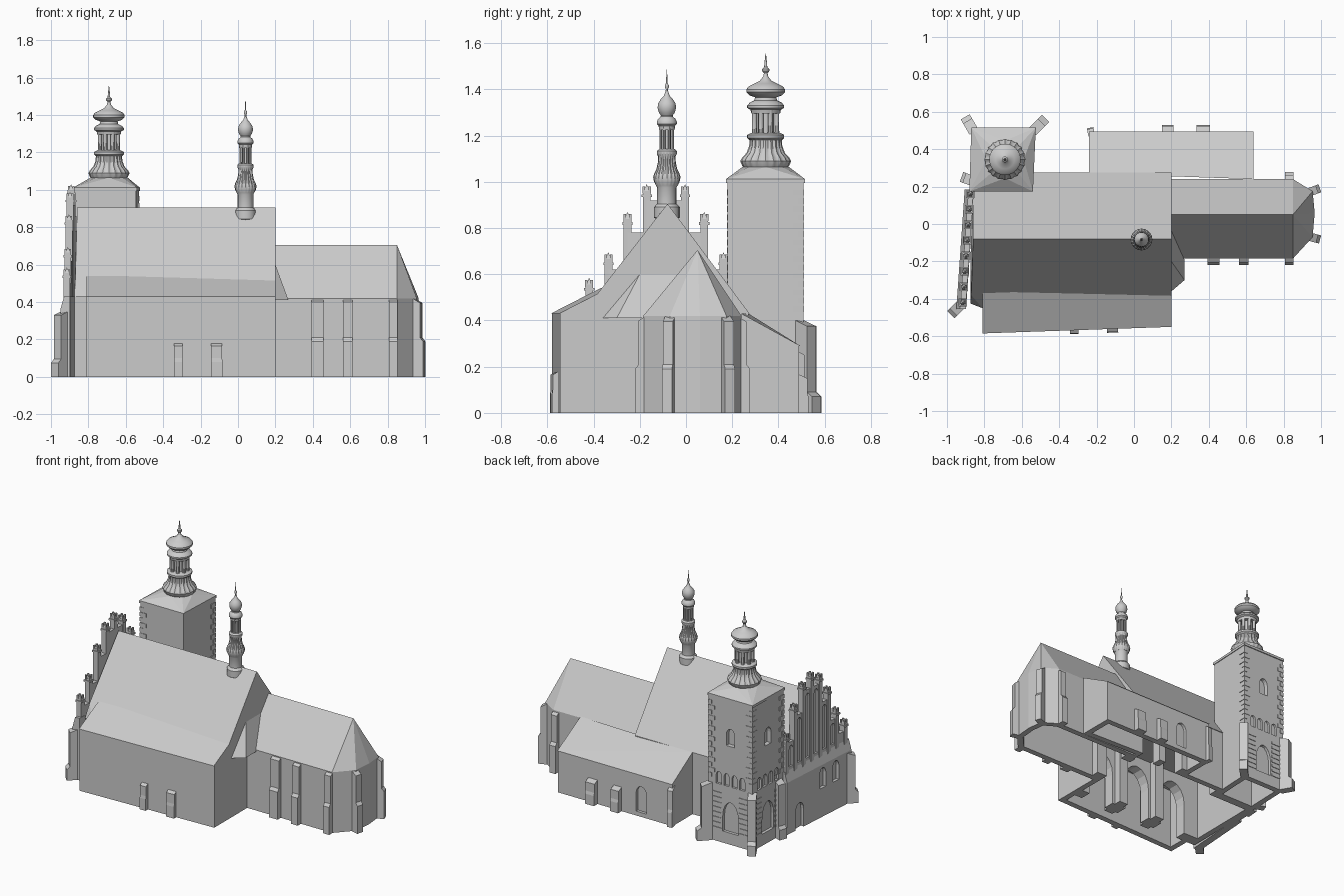
import bpy, bmesh, math
from mathutils import Vector as V

if "Cube" in bpy.data.objects:
    bpy.data.objects.remove(bpy.data.objects["Cube"])

stone = bpy.data.materials.new("pale_grey_stone")
stone.use_nodes = True
stone.diffuse_color = (0.6, 0.6, 0.6, 1)
stone.node_tree.nodes["Principled BSDF"].inputs["Base Color"].default_value = (0.6, 0.6, 0.6, 1)


def finish(name, bm, smooth=False):
    bmesh.ops.recalc_face_normals(bm, faces=bm.faces)
    me = bpy.data.meshes.new(name)
    bm.to_mesh(me)
    bm.free()
    me.materials.append(stone)
    ob = bpy.data.objects.new(name, me)
    bpy.context.collection.objects.link(ob)
    if smooth:
        bpy.ops.object.select_all(action="DESELECT")
        ob.select_set(True)
        bpy.context.view_layer.objects.active = ob
        bpy.ops.object.shade_smooth_by_angle(angle=math.radians(35))
    return ob


def hull(name, pts):
    bm = bmesh.new()
    for p in pts:
        bm.verts.new(p)
    bmesh.ops.convex_hull(bm, input=bm.verts)
    bmesh.ops.dissolve_limit(bm, angle_limit=0.02, verts=bm.verts, edges=bm.edges)
    return finish(name, bm)


def sweep(name, pts, vec):
    bm = bmesh.new()
    face = bm.faces.new([bm.verts.new(p) for p in pts])
    new = bmesh.ops.extrude_face_region(bm, geom=[face])["geom"]
    bmesh.ops.translate(bm, vec=vec, verts=[g for g in new if isinstance(g, bmesh.types.BMVert)])
    if len(bm.faces) == len(pts) + 1:
        bmesh.ops.holes_fill(bm, edges=bm.edges)
    return finish(name, bm)


def shell(name, plan, height, t=0.04):
    """Hollow ring of walls over a counter-clockwise plan."""
    plan = [V(p) for p in plan]
    n, inner = len(plan), []
    for i, p in enumerate(plan):
        a, b = (p - plan[i - 1]).normalized(), (plan[(i + 1) % n] - p).normalized()
        n1, n2 = V((-a.y, a.x)), V((-b.y, b.x))
        inner.append(p + t * (n1 + n2) / (1 + n1.dot(n2)))
    bm = bmesh.new()
    rings = [[bm.verts.new((p.x, p.y, z)) for p in loop]
             for loop, z in ((plan, 0), (plan, height), (inner, height), (inner, 0))]
    for k in range(4):
        for i in range(n):
            j, r, s = (i + 1) % n, rings[k], rings[(k + 1) % 4]
            bm.faces.new((r[i], r[j], s[j], s[i]))
    return finish(name, bm)


def lathe(name, centre, profile, seg=80, flutes=20):
    bm = bmesh.new()
    rings = []
    for r, z, f in profile:
        ring = []
        for i in range(seg):
            a = 2 * math.pi * i / seg
            q = r * (1 + f * math.cos(flutes * a))
            ring.append(bm.verts.new((centre[0] + q * math.cos(a), centre[1] + q * math.sin(a), z)))
        rings.append(ring)
    for r, s in zip(rings, rings[1:]):
        for i in range(seg):
            j = (i + 1) % seg
            bm.faces.new((r[i], r[j], s[j], s[i]))
    bm.faces.new(rings[0])
    bm.faces.new(rings[-1])
    return finish(name, bm, True)


def frame(at, angle):
    """Outward and sideways directions at a wall point."""
    a = math.radians(angle)
    return V((*at, 0)), V((math.cos(a), math.sin(a), 0)), V((-math.sin(a), math.cos(a), 0))


def arch(at, angle, w, z0, z1, depth=0.02, out=0.03, rise=0.7):
    o, n, u = frame(at, angle)
    o = o - n * depth
    pts = [o - u * w / 2 + V((0, 0, z0)), o + u * w / 2 + V((0, 0, z0))]
    for i in range(9):
        a = math.pi * i / 8
        pts.append(o + u * w / 2 * math.cos(a) + V((0, 0, z1 - w * rise * (1 - math.sin(a)))))
    return sweep("arch_cutter", pts, n * (depth + out))


def cut(objs, cutters):
    for ob in objs:
        bpy.context.view_layer.objects.active = ob
        for c in cutters:
            m = ob.modifiers.new("cut", "BOOLEAN")
            m.operation, m.solver, m.object = "DIFFERENCE", "EXACT", c
            bpy.ops.object.modifier_apply(modifier=m.name)
    for c in cutters:
        bpy.data.objects.remove(c)


def buttress(name, at, angle, w, d1, z1, d2, z2):
    o, n, u = frame(at, angle)
    prof = [(-0.02, 0), (d1, 0), (d1, z1), (d2, z1 + 0.02), (d2, z2), (-0.02, z2 + 0.025)]
    return sweep(name, [o + n * d - u * w / 2 + V((0, 0, z)) for d, z in prof], u * w)


def box(name, c, size, angle=0):
    o, n, u = frame(c[:2], angle)
    x, y, z = (s / 2 for s in size)
    z0 = V((0, 0, c[2] - z))
    return sweep(name, [o + n * i * x + u * j * y + z0 for i, j in ((-1, -1), (1, -1), (1, 1), (-1, 1))],
                 V((0, 0, size[2])))


# Walls
TOWER = [(-0.545, 0.18), (-0.53, 0.508), (-0.865, 0.508), (-0.875, 0.18)]
APSE = [(0.85, -0.185), (0.955, -0.07), (0.966, 0.06), (0.955, 0.175), (0.85, 0.24)]
CHANCEL = [(0.2, -0.185)] + APSE + [(0.2, 0.24)]
nave = shell("nave_walls", [(-0.875, -0.42), (-0.81, -0.42), (-0.81, -0.38), (0.2, -0.38), (0.2, 0.27),
                            (-0.56, 0.27), (-0.56, 0.2), (-0.87, 0.2)], 0.43)
south = shell("south_aisle_walls", [(-0.81, -0.58), (0.2, -0.545), (0.2, -0.38), (-0.81, -0.38)], 0.43)
north = shell("north_aisle_walls", [(0.64, 0.24), (0.64, 0.49), (-0.24, 0.49), (-0.24, 0.27)], 0.29)
chancel = shell("chancel_walls", CHANCEL, 0.42)
tower = shell("tower_walls", TOWER, 1.0)

# Inner arcades, then windows and niches
cut([nave, south], [arch((x, -0.38), -90, 0.2, -0.05, 0.36, 0.07, 0.07) for x in (-0.62, -0.31, 0.0)])
cut([nave, north], [arch((x, 0.27), 90, 0.14, -0.05, 0.26, 0.07, 0.07) for x in (-0.09, 0.1)])
cut([nave, chancel], [arch((0.2, 0.03), 0, 0.24, -0.05, 0.38, 0.07, 0.07)])
cut([north], [arch((0.0, 0.49), 90, 0.08, 0.03, 0.21)])
for x in (-0.465, -0.155):
    box("arcade_pier", (x, -0.37, 0.215), (0.07, 0.16, 0.43))
FACES = [((-0.697, 0.508), 90), ((-0.87, 0.345), 178)]
for at, ang in FACES:
    o, n, u = frame(at, ang)
    cuts = [arch(at, ang, 0.065, 0.68, 0.8, 0.03)]
    cuts += [arch((o + u * k * 0.06)[:2], ang, 0.04, 0.4, 0.485, 0.015) for k in (-1.5, -0.5, 0.5, 1.5)]
    cuts += [arch(at, ang, 0.12, 0.08, 0.29, 0.02, rise=0.9)]
    cut([tower], cuts)
    # Stone courses beside the portal
    for z in range(8):
        for s in (-1, 1):
            p = o + u * s * 0.105
            box("tower_stone_course", (p.x, p.y, 0.09 + z * 0.035), (0.008, 0.075, 0.016), ang)

# Tower quoins on the corners away from the nave
for (x, y), sx, sy in zip(TOWER[1:], (-1, 1, 1), (-1, -1, 1)):
    for k in range(15):
        a, b = (0.05, 0.028) if k % 2 else (0.028, 0.05)
        box("tower_quoin", (x + sx * (a / 2 - 0.003), y + sy * (b / 2 - 0.003), 0.45 + k * 0.036), (a, b, 0.026))

# Roofs
hull("nave_roof", [(-0.875, -0.425, 0.43), (-0.87, -0.38, 0.52), (-0.86, -0.08, 0.905), (-0.865, 0.275, 0.43),
                   (-0.81, -0.45, 0.43), (0.2, -0.45, 0.43), (0.2, -0.08, 0.905), (0.2, 0.275, 0.43)])
hull("south_aisle_roof", [(-0.81, -0.585, 0.43), (0.2, -0.55, 0.43), (0.2, -0.335, 0.54), (-0.81, -0.37, 0.54),
                          (0.2, -0.335, 0.43), (-0.81, -0.37, 0.43)])
hull("north_aisle_roof", [(x, y, z) for x, d in ((-0.24, 0.27), (0.64, 0.24))
                          for y, z in ((d, 0.43), (d, 0.29), (0.495, 0.29))])
hull("chancel_roof", [(x, y, 0.42) for x, y in CHANCEL] + [(0.2, 0.05, 0.705), (0.85, 0.05, 0.705)])
hull("corner_lean_to_roof", [(0.2, -0.2, 0.6), (0.2, 0, 0.6), (0.27, -0.3, 0.41), (0.27, -0.19, 0.41),
                             (0.2, -0.36, 0.41), (0.2, 0, 0.41)])
TC = (-0.69, 0.345)
eave = [(x + 0.03 * (x + 0.7), y + 0.04 * (y - 0.34)) for x, y in TOWER]
hull("tower_roof", [(x, y, z) for x, y in eave for z in (0.995, 1.012)] +
     [(TC[0] + 0.1 * math.cos(k * math.pi / 4), TC[1] + 0.1 * math.sin(k * math.pi / 4), 1.065) for k in range(8)])


# Open lanterns with fluted bell, columns, cap and finial
def lantern(name, c, s, dz, dome):
    ring = lambda pts: [(r * s, z + dz, f) for r, z, f in pts]
    lathe(name + "_bell", c, ring([(0.088, 1.055, 0), (0.1, 1.07, 0.02), (0.107, 1.09, 0.03), (0.099, 1.105, 0.03),
                                   (0.08, 1.125, 0.04), (0.069, 1.155, 0.04), (0.068, 1.18, 0.03),
                                   (0.08, 1.19, 0), (0.08, 1.203, 0), (0.062, 1.212, 0)]))
    lathe(name + "_core", c, ring([(0.035, 1.2, 0), (0.035, 1.32, 0)]), 16)
    for k in range(8):
        a = math.pi * (k + 0.5) / 4
        p = (c[0] + 0.052 * s * math.cos(a), c[1] + 0.052 * s * math.sin(a))
        lathe(name + "_column", p, ring([(0.013, 1.205, 0), (0.011, 1.22, 0), (0.011, 1.295, 0), (0.015, 1.31, 0)]), 10)
    lathe(name + "_cornice", c, ring([(0.062, 1.295, 0), (0.066, 1.312, 0), (0.08, 1.32, 0), (0.08, 1.33, 0),
                                      (0.07, 1.342, 0), (0.05, 1.352, 0), (0.044, 1.372, 0)]), 32)
    lathe(name + "_dome", c, ring([(r, z, 0) for r, z in dome]), 32)
    lathe(name + "_finial", c, ring([(0.02, 1.43, 0), (0.011, 1.455, 0), (0.008, 1.47, 0), (0.016, 1.48, 0),
                                     (0.016, 1.488, 0), (0.007, 1.496, 0), (0.005, 1.52, 0), (0.001, 1.556, 0)]), 16)


lantern("tower_lantern", TC, 1, 0,
        [(0.044, 1.365), (0.07, 1.374), (0.084, 1.388), (0.084, 1.4), (0.074, 1.413), (0.05, 1.425), (0.025, 1.437), (0.012, 1.455)])
RC = (0.04, -0.083)
lantern("ridge_lantern", RC, 0.54, -0.07,
        [(0.044, 1.355), (0.064, 1.37), (0.074, 1.39), (0.07, 1.41), (0.048, 1.428), (0.024, 1.442), (0.012, 1.46)])
lathe("ridge_lantern_shaft", RC, [(0.03, 0.83, 0), (0.056, 0.845, 0), (0.056, 0.89, 0), (0.042, 0.905, 0),
                                  (0.042, 0.975, 0), (0.048, 0.987, 0)], 16)


# Stepped west gable with pinnacles
def west_x(y):
    return -0.875 + 0.07 * (y - 0.16)


ys = [-0.087 + 0.083 * k for k in range(-4, 4)]
tops = [0.5, 0.62, 0.78, 0.92, 0.92, 0.78, 0.62]
outline = [(ys[0], 0.4)]
for a, b, t in zip(ys, ys[1:], tops):
    outline += [p for p in ((a, t), (b, t)) if p not in outline]
outline.append((ys[-1], 0.4))
gable = sweep("west_gable", [(west_x(y) - 0.012, y, z) for y, z in outline], V((0.03, 0, 0)))
cut([gable], [arch((west_x((a + b) / 2) - 0.012, (a + b) / 2), 180, 0.036, 0.45, t - 0.025, 0.012)
              for a, b, t in zip(ys, ys[1:], tops) if t > 0.55])
for y, t in zip(ys, (0.58, 0.69, 0.865, 0.985, 1.025, 0.985, 0.865, 0.69)):
    x = west_x(y)
    box("gable_pinnacle", (x, y, (t + 0.36) / 2), (0.036, 0.034, t - 0.41), 0)
    box("pinnacle_collar", (x, y, t - 0.045), (0.046, 0.044, 0.012), 0)
    for i in (-1, 1):
        for j in (-1, 1):
            box("pinnacle_merlon", (x + i * 0.012, y + j * 0.012, t - 0.02), (0.011, 0.011, 0.03), 0)
    hull("pinnacle_cap", [(x + i * 0.014, y + j * 0.014, t - 0.027) for i in (-1, 1) for j in (-1, 1)] + [(x, y, t + 0.005)])
base = hull("west_base_wall", [(west_x(y) + d, y, z) for y in (-0.455, 0.185)
                               for d, z in ((-0.032, 0), (-0.032, 0.36), (-0.012, 0.43), (0.02, 0.43), (0.02, 0))])
cut([base], [arch((west_x(y) - 0.032, y), 180, w, z, t) for y, w, z, t in
             ((-0.3, 0.06, 0.2, 0.34), (-0.17, 0.06, 0.2, 0.34), (0.06, 0.08, -0.02, 0.18))])

# Buttresses
for x, w in ((0.425, 0.065), (0.587, 0.05), (0.83, 0.045)):
    buttress("chancel_buttress", (x, -0.185), -90, w, 0.035, 0.19, 0.02, 0.4)
for at, ang in (((0.83, 0.24), 90), ((0.958, -0.073), -15), ((0.958, 0.178), 20)):
    buttress("apse_buttress", at, ang, 0.045, 0.038, 0.19, 0.022, 0.395)
for x, w in ((-0.32, 0.045), (-0.115, 0.06)):
    buttress("south_aisle_buttress", (x, -0.58 + 0.035 * (x + 0.81)), -88, w, 0.025, 0.08, 0.022, 0.165)
for x, w in ((0.18, 0.06), (0.37, 0.07)):
    buttress("north_aisle_buttress", (x, 0.49), 90, w, 0.04, 0.07, 0.035, 0.15)
buttress("north_aisle_corner_buttress", (-0.23, 0.49), 100, 0.035, 0.025, 0.1, 0.02, 0.25)
for at, ang, d1, d2 in ((TOWER[2], 120, 0.075, 0.05), (TOWER[1], 45, 0.08, 0.05), ((-0.875, 0.235), 160, 0.05, 0.035)):
    buttress("tower_buttress", at, ang, 0.055, d1, 0.07, d2, 0.375)
buttress("west_corner_buttress", (-0.93, -0.435), 225, 0.055, 0.07, 0.075, 0.05, 0.33)
